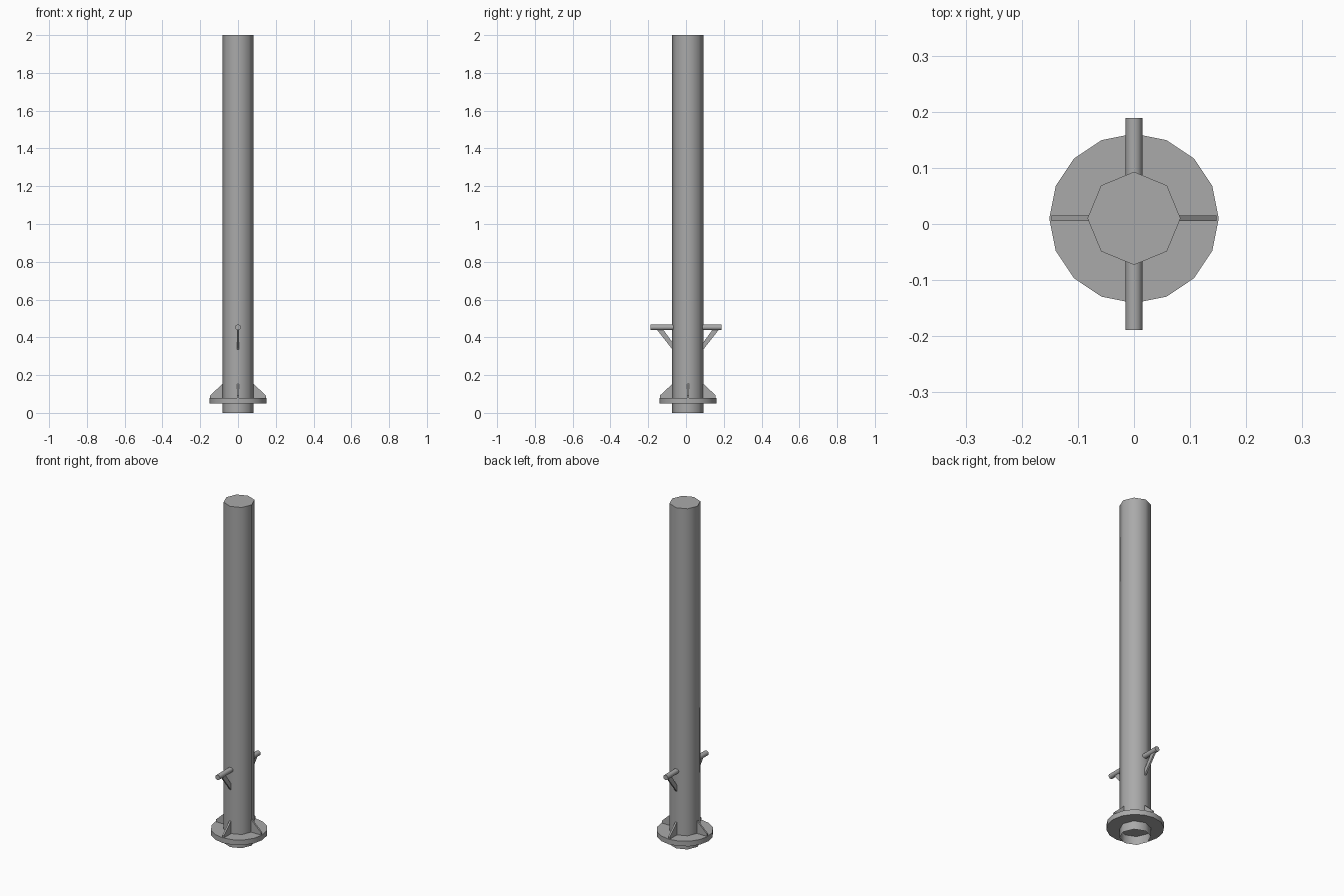
import bpy, bmesh, math
from mathutils import Matrix, Vector

if "Cube" in bpy.data.objects:
    bpy.data.objects.remove(bpy.data.objects["Cube"])

CY = 0.01  # pole axis offset in y

grey = bpy.data.materials.new("grey_steel")
grey.diffuse_color = (0.4, 0.4, 0.4, 1)
grey.use_nodes = True
grey.node_tree.nodes["Principled BSDF"].inputs["Base Color"].default_value = grey.diffuse_color


def finish(bm, name, smooth=True):
    bmesh.ops.recalc_face_normals(bm, faces=bm.faces)
    mesh = bpy.data.meshes.new(name)
    bm.to_mesh(mesh)
    bm.free()
    mesh.materials.append(grey)
    ob = bpy.data.objects.new(name, mesh)
    bpy.context.collection.objects.link(ob)
    if smooth:
        bpy.ops.object.select_all(action='DESELECT')
        ob.select_set(True)
        bpy.context.view_layer.objects.active = ob
        bpy.ops.object.shade_smooth_by_angle(angle=math.radians(50))
    return ob


def cylinder(name, radius, z0, z1, sides, open_bottom=False):
    bm = bmesh.new()
    bmesh.ops.create_cone(bm, cap_ends=True, segments=sides, radius1=radius,
                          radius2=radius, depth=z1 - z0,
                          matrix=Matrix.Translation((0, CY, (z0 + z1) / 2)))
    if open_bottom:
        low = [f for f in bm.faces if f.calc_center_median().z < z0 + 1e-4]
        bmesh.ops.delete(bm, geom=low, context='FACES_ONLY')
    return finish(bm, name)


def plate(name, profile, angle, thick=0.01):
    """Upright plate: (distance from axis, z) profile, turned about the pole."""
    bm = bmesh.new()
    face = bm.faces.new([bm.verts.new((r, -thick / 2, z)) for r, z in profile])
    ext = bmesh.ops.extrude_face_region(bm, geom=[face])
    verts = [v for v in ext["geom"] if isinstance(v, bmesh.types.BMVert)]
    bmesh.ops.translate(bm, verts=verts, vec=Vector((0, thick, 0)))
    bm.transform(Matrix.Translation((0, CY, 0)) @ Matrix.Rotation(angle, 4, 'Z'))
    return finish(bm, name, smooth=False)


# Pole, open underneath, and the solid base flange that closes it
cylinder("pole", 0.083, 0, 2, 8, open_bottom=True)
cylinder("base_flange", 0.151, 0.05, 0.08, 16)

# Four gussets on the flange
gusset = [(0.075, 0.078), (0.147, 0.078), (0.147, 0.093), (0.075, 0.16)]
for i in range(4):
    plate(f"gusset_{i + 1}", gusset, i * math.pi / 2)

# Crossbar through the pole
bm = bmesh.new()
bmesh.ops.create_cone(bm, cap_ends=True, segments=12, radius1=0.015,
                      radius2=0.015, depth=0.378,
                      matrix=Matrix.Translation((0, 0, 0.453))
                      @ Matrix.Rotation(math.pi / 2, 4, 'X'))
finish(bm, "crossbar")

# Diagonal braces under the crossbar
brace = [(0.078, 0.331), (0.166, 0.443), (0.132, 0.443), (0.078, 0.368)]
for side, angle in (("back", math.pi / 2), ("front", -math.pi / 2)):
    plate(f"brace_{side}", brace, angle)
